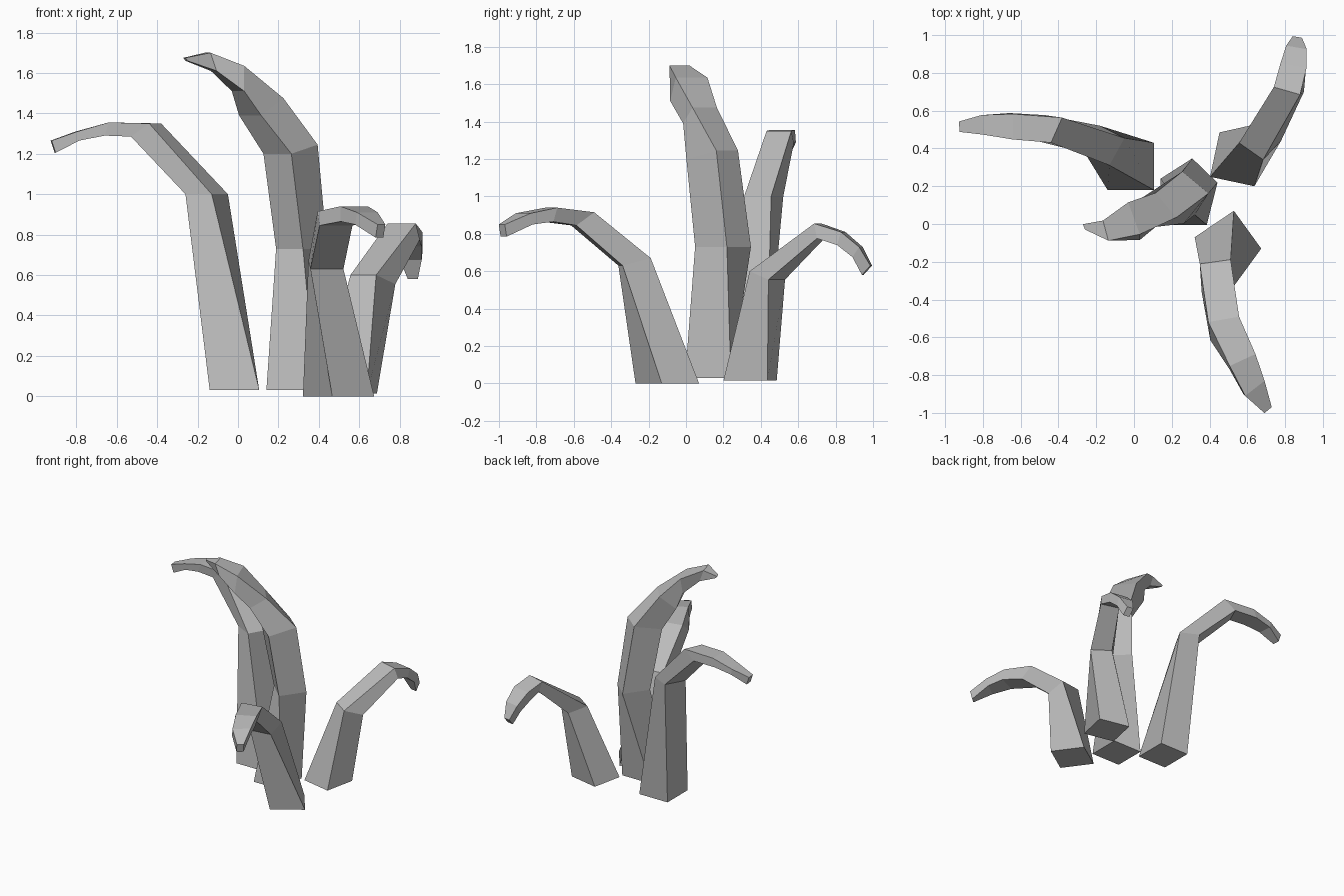
import bpy
import bmesh
from math import cos, sin, radians
from mathutils import Vector

default_cube = bpy.data.objects.get("Cube")
if default_cube:
    bpy.data.objects.remove(default_cube, do_unlink=True)


def flat_material(name, colour):
    material = bpy.data.materials.new(name)
    material.use_nodes = True
    material.diffuse_color = colour
    shader = next(node for node in material.node_tree.nodes
                  if node.type == 'BSDF_PRINCIPLED')
    shader.inputs["Base Color"].default_value = colour
    shader.inputs["Roughness"].default_value = 0.8
    return material


def ring_corners(spine, belly, width, angle):
    """Four corners of a section: a spine edge and a parallel belly edge."""
    side = Vector((cos(radians(angle)), sin(radians(angle)), 0)) * width / 2
    spine, belly = Vector(spine), Vector(belly)
    return spine - side, spine + side, belly + side, belly - side


def build_blade(name, sections, material):
    """Loft a tapering four-sided blade through its sections."""
    bm = bmesh.new()
    rings = [[bm.verts.new(corner) for corner in ring_corners(*section)]
             for section in sections]
    for lower, upper in zip(rings, rings[1:]):
        for i in range(len(lower)):
            j = (i + 1) % len(lower)
            bm.faces.new((lower[i], lower[j], upper[j], upper[i]))
    bm.faces.new(rings[0])
    bm.faces.new(rings[-1])
    bmesh.ops.recalc_face_normals(bm, faces=bm.faces)

    mesh = bpy.data.meshes.new(name)
    bm.to_mesh(mesh)
    bm.free()
    mesh.materials.append(material)
    blade = bpy.data.objects.new(name, mesh)
    bpy.context.collection.objects.link(blade)
    return blade


grey = flat_material("plain grey", (0.5, 0.5, 0.5, 1))

# Each section: spine midpoint, belly midpoint, width, side angle in degrees
# Blade arching out to the right
right_blade = [
    ((.105, .305, .03), (-.14, .305, .03), .25, 90),
    ((-.09, .383, 1), (-.22, .448, 1), .165, 61),
    ((-.41, .497, 1.35), (-.5, .51, 1.285), .145, 66),
    ((-.64, .515, 1.355), (-.66, .52, 1.29), .135, 90),
    ((-.8, .525, 1.31), (-.79, .525, 1.265), .105, 95),
    ((-.925, .515, 1.265), (-.905, .515, 1.205), .055, 95),
]

# Tallest blade, in the middle
middle_blade = [
    ((.263, .24, .03), (.263, -.005, .03), .245, 180),
    ((.375, .283, .73), (.255, .113, .73), .185, 136),
    ((.325, .22, 1.245), (.195, .06, 1.2), .18, 140),
    ((.17, .1, 1.475), (.06, .05, 1.39), .17, 130),
    ((0, .03, 1.635), (0, 0, 1.51), .18, 110),
    ((-.15, -.035, 1.7), (-.12, -.03, 1.61), .11, 105),
    ((-.265, -.015, 1.675), (-.255, -.015, 1.66), .03, 110),
]

# Short blade curling toward the front
front_blade = [
    ((.425, 0, 0), (.57, -.2, 0), .25, 34),
    ((.43, -.2, .67), (.44, -.35, .63), .165, 8),
    ((.475, -.505, .915), (.485, -.6, .845), .165, 10),
    ((.575, -.72, .94), (.575, -.74, .865), .15, 25),
    ((.64, -.87, .91), (.63, -.86, .85), .13, 38),
    ((.71, -.985, .85), (.7, -.975, .785), .05, 40),
]

# Short blade curling toward the back
back_blade = [
    ((.52, .225, .015), (.57, .46, .015), .24, -12),
    ((.62, .385, .6), (.715, .485, .555), .155, -35),
    ((.81, .705, .855), (.83, .72, .775), .145, -16),
    ((.845, .84, .81), (.84, .82, .74), .14, -10),
    ((.86, .935, .73), (.855, .9, .675), .11, -10),
    ((.865, .99, .63), (.865, .945, .58), .05, -10),
]

for name, sections in (("right_blade", right_blade),
                       ("middle_blade", middle_blade),
                       ("front_blade", front_blade),
                       ("back_blade", back_blade)):
    build_blade(name, sections, grey)
